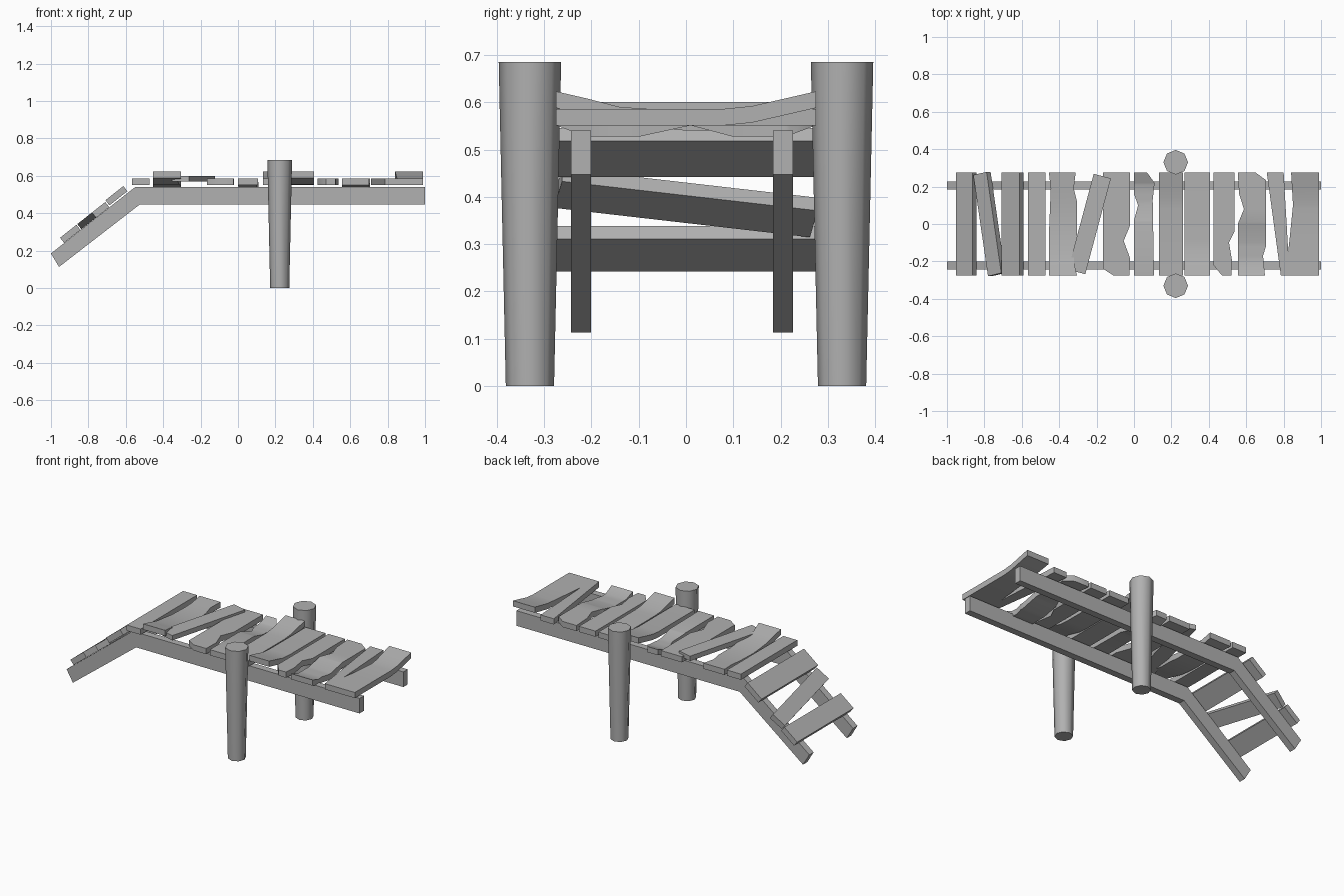
import bpy, bmesh, math
from mathutils import Matrix, Vector

if "Cube" in bpy.data.objects:
    bpy.data.objects.remove(bpy.data.objects["Cube"])

# weathered wood, mid grey
wood = bpy.data.materials.new("grey_wood")
wood.diffuse_color = (.44, .44, .44, 1)
wood.use_nodes = True
wood.node_tree.nodes["Principled BSDF"].inputs["Base Color"].default_value = wood.diffuse_color


def finish(bm, name, smooth=False):
    bmesh.ops.recalc_face_normals(bm, faces=bm.faces)
    me = bpy.data.meshes.new(name)
    bm.to_mesh(me)
    bm.free()
    me.materials.append(wood)
    ob = bpy.data.objects.new(name, me)
    bpy.context.collection.objects.link(ob)
    if smooth:
        bpy.ops.object.select_all(action='DESELECT')
        ob.select_set(True)
        bpy.context.view_layer.objects.active = ob
        bpy.ops.object.shade_smooth_by_angle(angle=math.radians(50))
    return ob


def lerp(pts, y):
    # piecewise linear value at y for (y, value) points sorted by y
    if y <= pts[0][0]:
        return pts[0][1]
    for (a, u), (b, v) in zip(pts, pts[1:]):
        if y <= b:
            return u + (v - u) * (y - a) / (b - a)
    return pts[-1][1]


E = 0.275      # half plank length
T = 0.035      # plank thickness
Z = 0.551      # resting underside height


def worn_plank(name, left, right, bend=0.0):
    """Plank along y; left/right edges and bend are constants or (y, value) points."""
    tracks = [t if isinstance(t, list) else [(-E, t), (E, t)] for t in (left, right, bend)]
    ys = sorted({p[0] for t in tracks for p in t} | {-E, E})
    bm = bmesh.new()
    rings = []
    for y in ys:
        l, r, b = (lerp(t, y) for t in tracks)
        z = Z + b
        rings.append([bm.verts.new(c) for c in
                      ((l, y, z), (r, y, z), (r, y, z + T), (l, y, z + T))])
    for a, b in zip(rings, rings[1:]):
        for i in range(4):
            j = (i + 1) % 4
            bm.faces.new((a[i], a[j], b[j], b[i]))
    bm.faces.new(rings[0])
    bm.faces.new(rings[-1])
    return finish(bm, name, True)


def board(name, size, matrix):
    bm = bmesh.new()
    bmesh.ops.create_cube(bm, size=1, matrix=matrix @ Matrix.Diagonal((*size, 1)))
    return finish(bm, name)


# side beams: level run with a sloping ramp end
profile = [(1, .54), (-.55, .54), (-1, .185), (-.957, .113), (-.525, .447), (1, .447)]
for name, y0 in (("front_beam", -.243), ("back_beam", .184)):
    bm = bmesh.new()
    face = bm.faces.new([bm.verts.new((x, y0, z)) for x, z in profile])
    ext = bmesh.ops.extrude_face_region(bm, geom=[face])
    bmesh.ops.translate(bm, vec=(0, .042, 0),
                        verts=[v for v in ext['geom'] if isinstance(v, bmesh.types.BMVert)])
    finish(bm, name)

# tapered eight-sided posts
for name, y in (("front_post", -.33), ("back_post", .33)):
    bm = bmesh.new()
    bmesh.ops.create_cone(bm, cap_ends=True, segments=8, radius1=.051, radius2=.066,
                          depth=.685, matrix=Matrix.Translation((.223, y, .3425)))
    finish(bm, name, True)

# ramp planks: position along slope, width, lift, twist in degrees
slope = Vector((.785, 0, .62)).normalized()
normal = Vector((-slope.z, 0, slope.x))
for i, (s, w, lift, twist) in enumerate(((.146, .112, .001, 0), (.303, .092, .001, 10.5),
                                        (.466, .122, .008, 0))):
    pos = Vector((-1, 0, .185)) + slope * s + normal * (lift + T / 2)
    m = (Matrix.Translation(pos) @ Matrix.Rotation(-math.atan2(slope.z, slope.x), 4, 'Y')
         @ Matrix.Rotation(math.radians(twist), 4, 'Z'))
    board(f"ramp_plank_{i + 1}", (w, .55, T), m)

# loose plank lying skewed on the deck
board("skewed_plank", (.095, .53, .03),
      Matrix.Translation((-.238, 0, .585)) @ Matrix.Rotation(math.radians(-15), 4, 'Z'))

# bends: raised front, raised back, sag on one half
front_up = [(-E, .037), (-.21, .022), (-.14, .004), (-.08, 0), (E, 0)]
back_up = [(-E, 0), (.08, 0), (.14, .006), (.21, .022), (E, .037)]
sag_back = [(-E, 0), (.01, 0), (.1, -.024), (.21, -.024), (E, 0)]
sag_front = [(-E, 0), (-.21, -.024), (-.1, -.024), (.01, 0), (E, 0)]

# deck planks, from ramp to end
worn_plank("deck_plank_1", -.567, -.472)
worn_plank("deck_plank_2", [(-E, -.455), (-.06, -.455), (.19, -.445), (E, -.455)],
           [(-E, -.305), (-.2, -.322), (-.06, -.305), (.12, -.305), (.19, -.322), (E, -.312)],
           [(-E, .037), (-.21, .022), (-.14, .004), (0, -.011), (.12, -.011), (E, 0)])
worn_plank("deck_plank_3", [(-E, -.11), (-.24, -.165), (E, -.165)],
           [(-E, -.025), (-.18, -.022), (-.09, -.055), (-.01, -.022), (E, -.022)])
worn_plank("deck_plank_4", [(-E, 0), (.02, 0), (.1, .022), (.16, 0), (E, 0)],
           [(-E, .107), (.13, .1), (.22, .11), (E, .07)], sag_back)
worn_plank("deck_plank_5", .133, .263, back_up)
worn_plank("deck_plank_6", .27, .405, front_up)
worn_plank("deck_plank_7", [(-E, .47), (-.22, .425), (E, .425)],
           [(-E, .52), (-.2, .525), (-.1, .508), (-.04, .538), (E, .538)])
worn_plank("deck_plank_8", [(-E, .555), (0, .555), (.08, .588), (.16, .562), (E, .555)],
           [(-E, .7), (-.17, .69), (-.12, .705), (.235, .705), (E, .65)], sag_front)
worn_plank("deck_plank_9", [(-E, .785), (E, .71)], [(-E, .832), (E, .8)])
worn_plank("deck_plank_10", [(-E, .81), (-.08, .832), (.1, .85), (E, .84)], .99, back_up)
